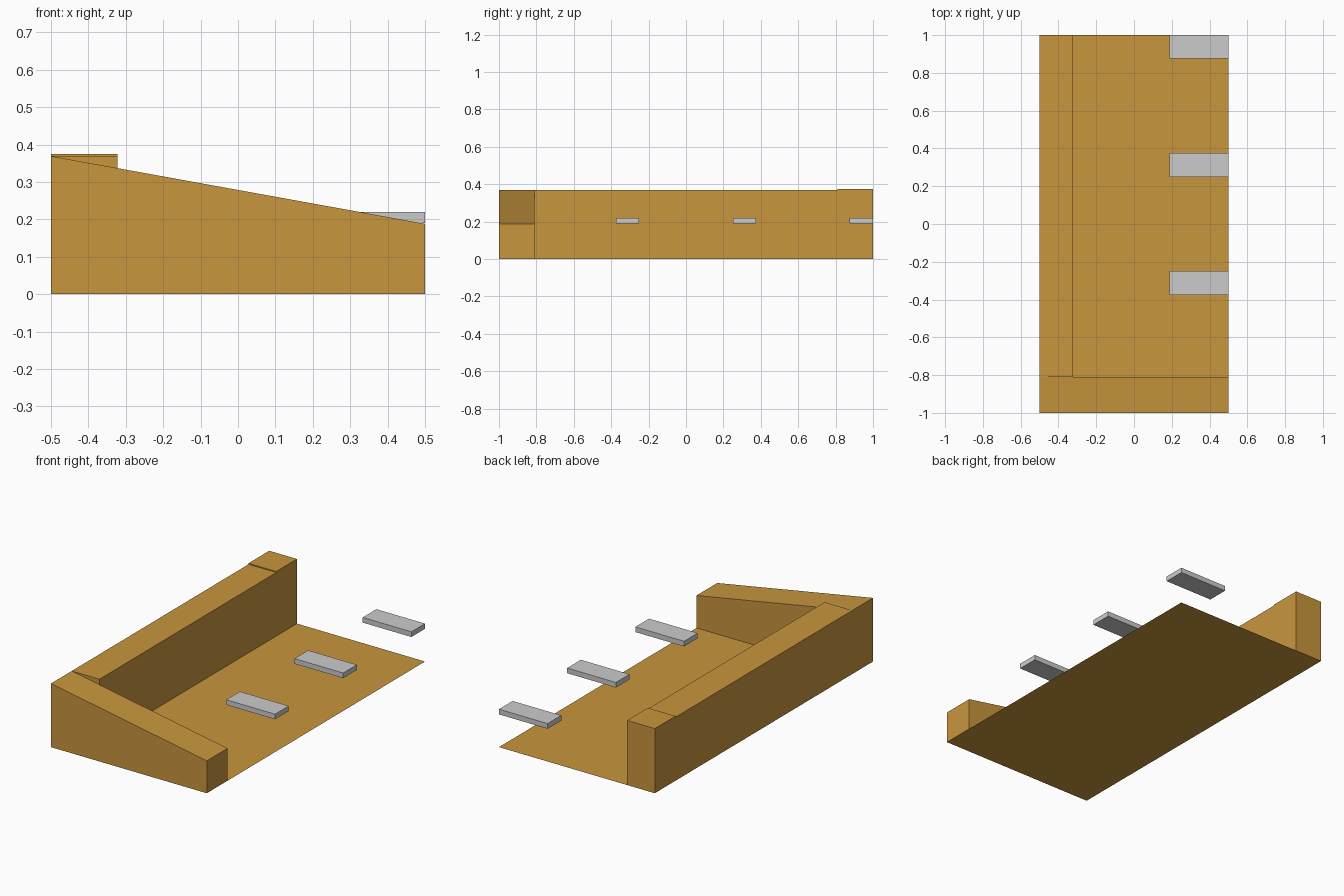
import bpy
import bmesh

if "Cube" in bpy.data.objects:
    bpy.data.objects.remove(bpy.data.objects["Cube"])

wood = bpy.data.materials.new("warm_wood")
wood.diffuse_color = (0.58, 0.305, 0.048, 1)
wood.use_nodes = True
wood.node_tree.nodes["Principled BSDF"].inputs["Base Color"].default_value = wood.diffuse_color


def prism(name, profile, y0, y1, mat=None, open_bottom=False):
    """Extrude an (x, z) profile along y; optionally drop faces lying on z = 0."""
    bm = bmesh.new()
    face = bm.faces.new([bm.verts.new((x, y0, z)) for x, z in profile])
    ext = bmesh.ops.extrude_face_region(bm, geom=[face], use_keep_orig=True)
    moved = [v for v in ext["geom"] if isinstance(v, bmesh.types.BMVert)]
    bmesh.ops.translate(bm, verts=moved, vec=(0, y1 - y0, 0))
    bmesh.ops.recalc_face_normals(bm, faces=bm.faces)
    if open_bottom:
        low = [f for f in bm.faces if all(abs(v.co.z) < 1e-6 for v in f.verts)]
        bmesh.ops.delete(bm, geom=low, context='FACES_ONLY')
    mesh = bpy.data.meshes.new(name)
    bm.to_mesh(mesh)
    bm.free()
    if mat:
        mesh.materials.append(mat)
    obj = bpy.data.objects.new(name, mesh)
    bpy.context.collection.objects.link(obj)
    return obj


def rect(x0, x1, z0, z1):
    return [(x0, z0), (x1, z0), (x1, z1), (x0, z1)]


# Thin floor sheet, closing the walls from below
bpy.ops.mesh.primitive_plane_add(size=1)
floor = bpy.context.object
floor.name = floor.data.name = "floor"
for v in floor.data.vertices:
    v.co.y *= 2
    v.co.z = 0
floor.data.flip_normals()
floor.data.materials.append(wood)

# Side wall with sloping top
prism("sloped_side_wall", [(-0.5, 0), (0.5, 0), (0.5, 0.188), (-0.5, 0.369)],
      -1, -0.81, wood, True)

# Long wall and slightly taller end post
prism("long_wall", rect(-0.5, -0.322, 0, 0.369), -0.81, 0.81, wood, True)
prism("end_post", rect(-0.5, -0.322, 0, 0.375), 0.81, 1, wood, True)

# Three evenly spaced floating slats
for i in range(3):
    y = -0.3125 + i * 0.625
    prism(f"slat_{i + 1}", rect(0.1875, 0.5, 0.19, 0.22), y - 0.0625, y + 0.0625)
